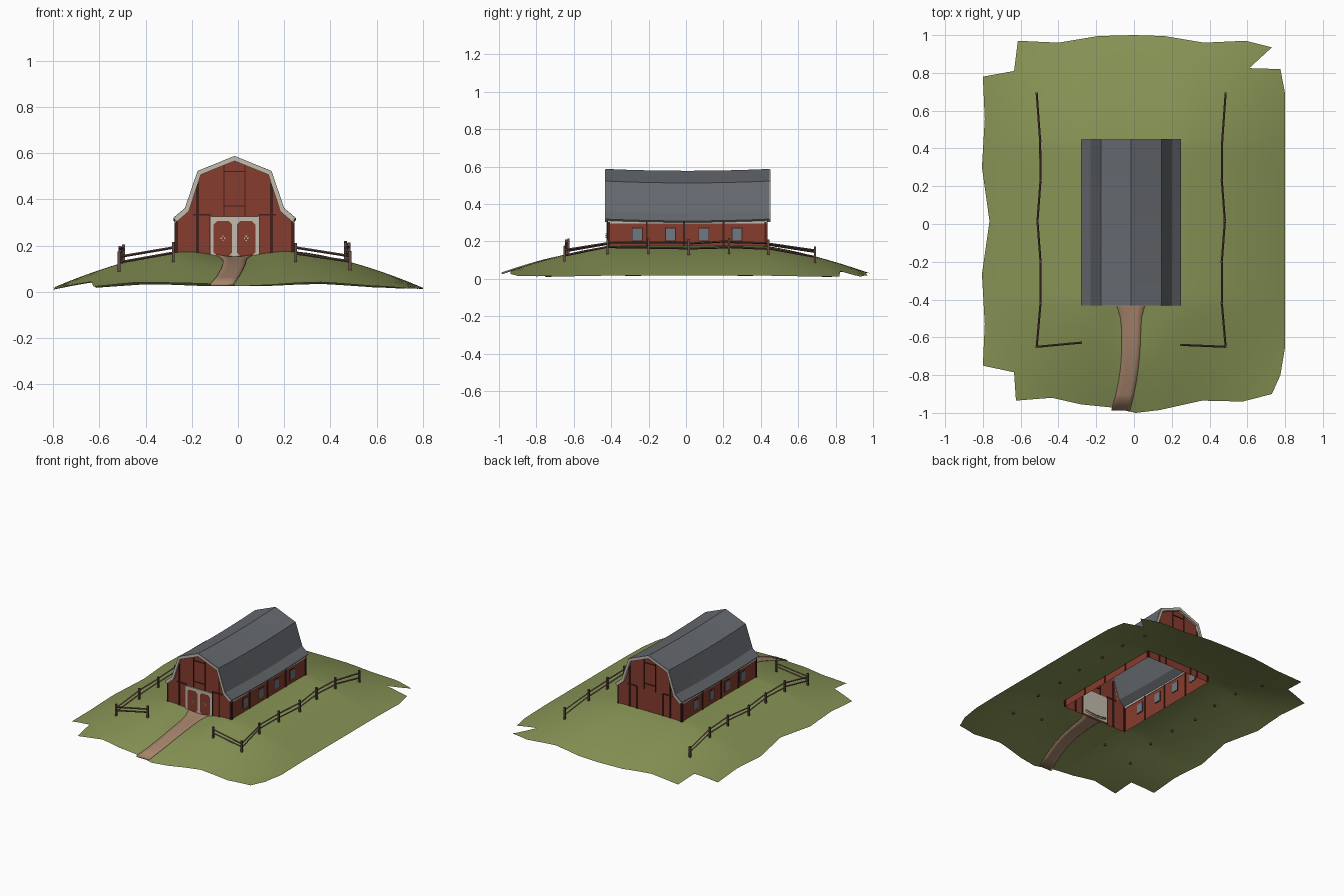
import bpy, bmesh, math, random
from mathutils import Vector

if "Cube" in bpy.data.objects:
    bpy.data.objects.remove(bpy.data.objects["Cube"])

random.seed(4)
CX = -0.015                 # barn centre line
Y0, Y1 = -0.418, 0.432      # gable wall planes
HW = 0.255                  # barn half width


def mat(name, r, g, b):
    m = bpy.data.materials.new(name)
    m.diffuse_color = (r, g, b, 1)
    m.use_nodes = True
    m.node_tree.nodes["Principled BSDF"].inputs["Base Color"].default_value = m.diffuse_color
    return m


GRASS = mat("grass green", 0.24, 0.29, 0.09)
DIRT = mat("path tan", 0.38, 0.23, 0.15)
RED = mat("barn red", 0.24, 0.045, 0.027)
DARK = mat("dark batten", 0.055, 0.014, 0.01)
ROOF = mat("roof grey", 0.13, 0.14, 0.155)
TRIM = mat("trim cream", 0.55, 0.5, 0.42)
GLASS = mat("window grey", 0.16, 0.19, 0.22)
WOOD = mat("fence brown", 0.13, 0.075, 0.06)


def finish(name, bm, material, smooth=False):
    bmesh.ops.recalc_face_normals(bm, faces=bm.faces)
    me = bpy.data.meshes.new(name)
    bm.to_mesh(me)
    bm.free()
    me.materials.append(material)
    for p in me.polygons:
        p.use_smooth = smooth
    ob = bpy.data.objects.new(name, me)
    bpy.context.collection.objects.link(ob)
    return ob


def add_box(bm, x0, x1, y0, y1, z0, z1):
    v = [bm.verts.new((x, y, z)) for x in (x0, x1) for y in (y0, y1) for z in (z0, z1)]
    for f in ((0, 1, 3, 2), (4, 6, 7, 5), (0, 4, 5, 1), (2, 3, 7, 6), (0, 2, 6, 4), (1, 5, 7, 3)):
        bm.faces.new([v[i] for i in f])


def boxes(name, items, material):
    bm = bmesh.new()
    for b in items:
        add_box(bm, *b)
    return finish(name, bm, material)


def mirror(half):
    """Full gable profile from the right half (eave to ridge)."""
    return [(CX - x, z) for x, z in half] + [(CX + x, z) for x, z in half[-2::-1]]


def ground(x, y):
    f = 1 - max(0, (abs(x) - 0.2) / 0.64) ** 1.6
    g = 1 - max(0, (abs(y) - 0.4) / 0.67) ** 1.35
    dip = 0.028 * math.exp(-((x - CX) / 0.13) ** 2 - ((y + 0.45) / 0.2) ** 2)
    return max(0, 0.178 * f * g - dip)


# Hill: ragged outline, sliced into a grid, with a hole under the barn
outline = [(-.615, .97), (-.4, .96), (-.19, .995), (0, 1), (.16, .995), (.37, .96), (.59, .97),
           (.73, .935), (.61, .825), (.775, .82), (.8, .69), (.8, -.65), (.775, -.8), (.73, -.9),
           (.575, -.94), (.36, -.935), (.135, -.985), (.01, -1), (-.13, -.97), (-.28, -.955),
           (-.435, -.92), (-.625, -.935), (-.635, -.785), (-.8, -.75), (-.79, -.53), (-.805, -.265),
           (-.765, .015), (-.805, .3), (-.79, .555), (-.8, .78), (-.635, .81)]
bm = bmesh.new()
bm.faces.new([bm.verts.new((x, y, 0)) for x, y in outline])
bmesh.ops.triangulate(bm, faces=bm.faces)
cuts = [((c, 0, 0), (1, 0, 0)) for c in [CX - HW, CX + HW] + [i * 0.06 for i in range(-13, 14)]]
cuts += [((0, c, 0), (0, 1, 0)) for c in [Y0, Y1] + [i * 0.06 for i in range(-16, 17)]]
for co, no in cuts:
    bmesh.ops.bisect_plane(bm, geom=bm.verts[:] + bm.edges[:] + bm.faces[:],
                           dist=1e-5, plane_co=co, plane_no=no)
hole = []
for f in bm.faces:
    c = f.calc_center_median()
    if abs(c.x - CX) < HW and Y0 < c.y < Y1:
        hole.append(f)
bmesh.ops.delete(bm, geom=hole, context='FACES')
for v in bm.verts:
    v.co.z = ground(v.co.x, v.co.y)
bm.normal_update()
hill = finish("hill", bm, GRASS, True)

# Dirt path: ribbon that follows the hill, visible from both sides
path = [(-.405, -.017, .17), (-.44, -.017, .145), (-.49, -.016, .115), (-.55, -.015, .103), (-.62, -.015, .1),
        (-.69, -.018, .097), (-.76, -.024, .095), (-.83, -.034, .095), (-.9, -.048, .095), (-.985, -.07, .1)]
bm = bmesh.new()
rows = [[bm.verts.new((cx + w * (k / 4 - .5), y, ground(cx + w * (k / 4 - .5), y))) for k in range(5)]
        for y, cx, w in path]
for a, b in zip(rows, rows[1:]):
    for k in range(4):
        bm.faces.new((a[k], a[k + 1], b[k + 1], b[k]))
ob = finish("dirt_path", bm, DIRT, True)
s = ob.modifiers.new("thickness", 'SOLIDIFY')
s.thickness, s.offset = 0.01, 0

# Barn walls: open shell, gable profile front and back
wall = mirror([(HW, .125), (HW, .315), (.207, .355), (.153, .513), (0, .574)])
bm = bmesh.new()
ends = [[bm.verts.new((x, y, z)) for x, z in wall] for y in (Y0, Y1)]
for e in ends:
    bm.faces.new(e)
for i in (0, len(wall) - 2):
    bm.faces.new((ends[0][i], ends[0][i + 1], ends[1][i + 1], ends[1][i]))
finish("barn_walls", bm, RED)

# Gambrel roof: slightly sagging along its length
roof = mirror([(.265, .32), (.215, .362), (.16, .523), (0, .588)])
bm = bmesh.new()
rows = []
for j in range(9):
    t = j / 4 - 1
    rows.append([bm.verts.new((x, 0.0085 + 0.4385 * t, z - 0.01 * (1 - t * t))) for x, z in roof])
for a, b in zip(rows, rows[1:]):
    for k in range(len(roof) - 1):
        bm.faces.new((a[k], a[k + 1], b[k + 1], b[k]))
bm.normal_update()
for f in bm.faces:
    if f.normal.z < 0:
        f.normal_flip()
base = [f for f in bm.faces]
low = bmesh.ops.duplicate(bm, geom=base)
for g in low["geom"]:
    if isinstance(g, bmesh.types.BMVert):
        g.co.x = CX + (g.co.x - CX) * 0.975
        g.co.z -= 0.009
rim = [e for e in bm.edges if e.is_boundary]
bmesh.ops.bridge_loops(bm, edges=rim)
finish("roof", bm, ROOF)

# Cream gable trim under the roof edge, both ends
inner = mirror([(.25, .303), (.198, .348), (.146, .507), (0, .566)])
outer = mirror([(.264, .318), (.214, .36), (.159, .521), (0, .586)])
for name, ya, yb in (("front_gable_trim", Y0, -.4335), ("back_gable_trim", Y1, .4505)):
    bm = bmesh.new()
    loops = [[bm.verts.new((x, y, z)) for x, z in p] for p, y in
             ((outer, ya), (outer, yb), (inner, yb), (inner, ya))]
    for k in range(len(outer) - 1):
        for n in range(4):
            a, b = loops[n], loops[(n + 1) % 4]
            bm.faces.new((a[k], a[k + 1], b[k + 1], b[k]))
    for k in (0, -1):
        bm.faces.new([l[k] for l in loops])
    finish(name, bm, TRIM)
boxes("eave_trim", [(CX + s * HW - .004, CX + s * HW + .004, Y0, Y1, .297, .312) for s in (-1, 1)], TRIM)

# Dark battens on the gables, plus loft door outline
gable = []
for y in (Y0, Y1):
    ya, yb = y - .005, y + .005
    for s in (-1, 1):
        for off, w, z0, z1 in ((.25, .005, .13, .312), (.16, .006, .13, .47), (.104, .004, .13, .33),
                               (.046, .002, .33, .55)):
            x = CX + s * off
            gable.append((x - w, x + w, ya, yb, z0, z1))
        xa, xb = sorted((CX + s * .105, CX + s * .18))
        gable.append((xa, xb, ya, yb, .33, .337))
    for z in (.371, .521):
        gable.append((CX - .046, CX + .046, ya, yb, z - .002, z + .002))
boxes("gable_battens", gable, DARK)

# Side battens and windows
sides, frames, panes = [], [], []
for s in (-1, 1):
    x = CX + s * HW
    for y in (Y0 + .006, -.21, -.01, .2, Y1 - .006):
        sides.append((x - .005, x + .005, y - .005, y + .005, .13, .305))
    for y in (-.26, -.083, .095, .273):
        frames.append((x - .002, x + .002, y - .029, y + .029, .201, .274))
        panes.append((x - .004, x + .004, y - .025, y + .025, .205, .27))
boxes("side_battens", sides, DARK)
boxes("window_frames", frames, DARK)
boxes("windows", panes, GLASS)

# Barn doors: cream frame, red cut-corner panels, small cream studs
boxes("door_frame", [(CX - .105, CX + .105, Y0 - .007, Y0 + .004, .135, .325)], TRIM)
bm = bmesh.new()
studs = []
for s in (-1, 1):
    mx, mz, a, b, c = CX + s * .05, .231, .04, .075, .014
    pts = [(-a, -b + c), (-a + c, -b), (a - c, -b), (a, -b + c), (a, b - c), (a - c, b), (-a + c, b), (-a, b - c)]
    bm.faces.new([bm.verts.new((mx + px, Y0 - .0095, mz + pz)) for px, pz in pts])
    for dx, dz in ((-.007, 0), (.007, 0), (0, .009), (0, -.009)):
        studs.append((mx + dx - .003, mx + dx + .003, Y0 - .012, Y0 - .008, mz + dz - .003, mz + dz + .003))
bmesh.ops.solidify(bm, geom=bm.faces[:], thickness=0.004)
finish("door_panels", bm, RED)
boxes("door_studs", studs, TRIM)


# Fence: posts with two rails on each side, turning in at the front
def add_rail(bm, a, b, t):
    d = b - a
    m = Vector((0, 0, 1)).rotation_difference(d.normalized()).to_matrix().to_4x4()
    m.translation = (a + b) / 2
    bmesh.ops.create_cone(bm, cap_ends=True, segments=4, radius1=t, radius2=t, depth=d.length, matrix=m)


fence_y = [.69, .44, .23, .015, -.2, -.42, -.65]
bulge = [0, -.018, -.02, -.004, -.02, -.02, 0]
for name, s in (("left_fence", -1), ("right_fence", 1)):
    pts = [(CX + s * (.5 + k), y) for y, k in zip(fence_y, bulge)]
    pts.append((CX + s * .265, -.64 if s > 0 else -.628))
    bm = bmesh.new()
    for x, y in pts:
        z = ground(x, y)
        top = z + .078 + random.uniform(-.004, .008)
        add_box(bm, x - .006, x + .006, y - .006, y + .006, z - .012, top)
    for (xa, ya), (xb, yb) in zip(pts, pts[1:]):
        for h in (.034, .062):
            ja, jb = (h + random.uniform(-.005, .005) for _ in range(2))
            add_rail(bm, Vector((xa, ya, ground(xa, ya) + ja)), Vector((xb, yb, ground(xb, yb) + jb)), .0055)
    finish(name, bm, WOOD)
